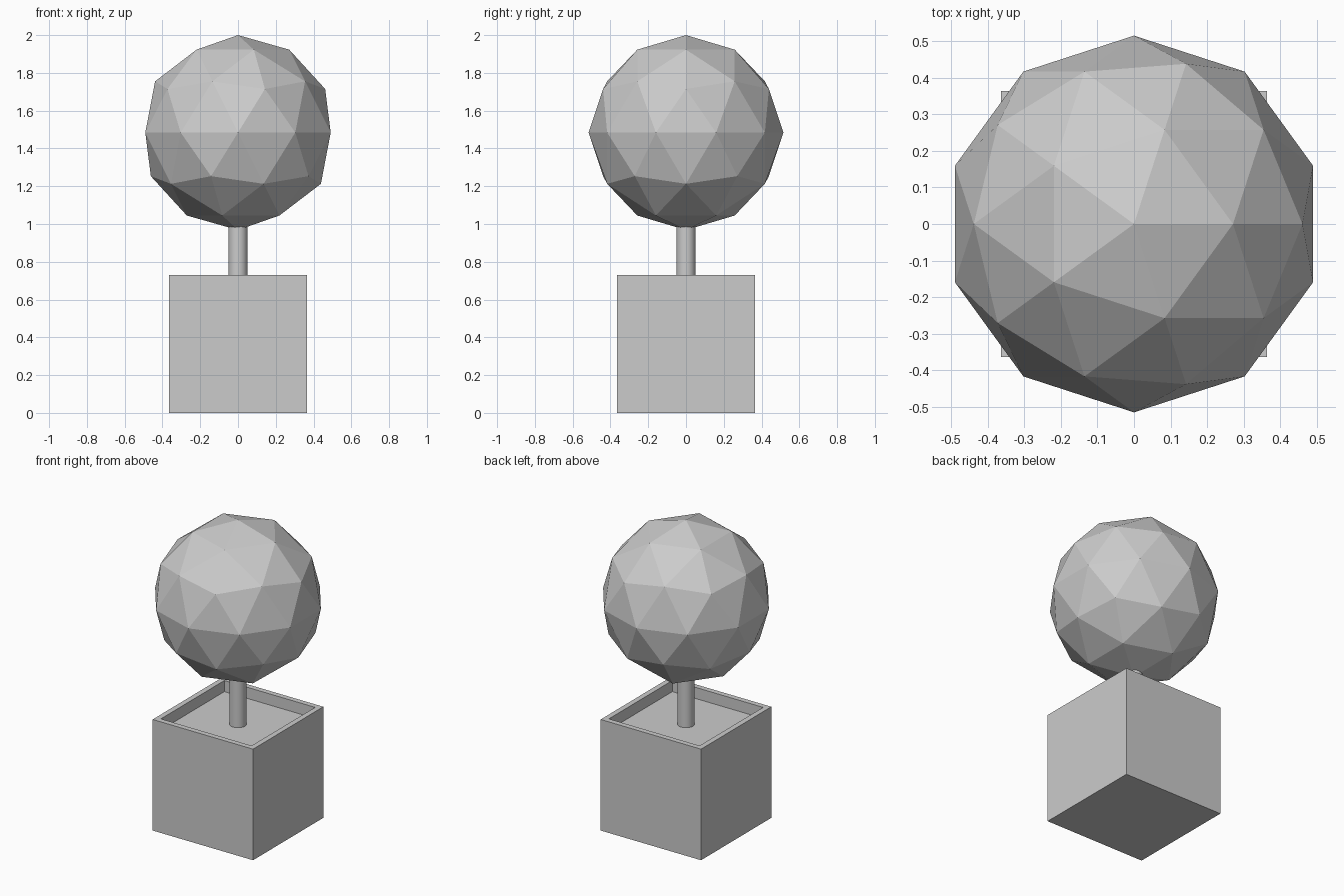
import bpy
import bmesh
from mathutils import Matrix, Vector

cube = bpy.data.objects.get("Cube")
if cube:
    bpy.data.objects.remove(cube, do_unlink=True)

# Shared plain grey
grey = bpy.data.materials.new("plain_grey")
grey.use_nodes = True
grey.diffuse_color = (0.6, 0.6, 0.6, 1)
grey.node_tree.nodes["Principled BSDF"].inputs["Base Color"].default_value = (0.6, 0.6, 0.6, 1)

BOX = 0.73        # planter side length
RIM = 0.05        # planter wall thickness
DEPTH = 0.073     # soil level below the rim
BALL = 0.516      # foliage radius
BALL_Z = 2 - BALL


def add_object(name, bm):
    mesh = bpy.data.meshes.new(name)
    bm.to_mesh(mesh)
    bm.free()
    mesh.materials.append(grey)
    obj = bpy.data.objects.new(name, mesh)
    bpy.context.collection.objects.link(obj)
    return obj


# Planter: cube whose top is inset and pushed down to the soil
bm = bmesh.new()
bmesh.ops.create_cube(bm, size=BOX, matrix=Matrix.Translation((0, 0, BOX / 2)))
bm.normal_update()
top = max(bm.faces, key=lambda f: f.calc_center_median().z)
bmesh.ops.inset_region(bm, faces=[top], thickness=RIM)
soil = bmesh.ops.extrude_discrete_faces(bm, faces=[top])["faces"][0]
bmesh.ops.translate(bm, verts=soil.verts, vec=Vector((0, 0, -DEPTH)))
add_object("planter_box", bm)

# Trunk: from the soil into the foliage
bottom, height = BOX - DEPTH, 0.4
bm = bmesh.new()
bmesh.ops.create_cone(bm, cap_ends=True, segments=32, radius1=0.05, radius2=0.05,
                      depth=height, matrix=Matrix.Translation((0, 0, bottom + height / 2)))
trunk = add_object("trunk", bm)
bpy.ops.object.select_all(action="DESELECT")
trunk.select_set(True)
bpy.context.view_layer.objects.active = trunk
bpy.ops.object.shade_smooth_by_angle()

# Foliage: faceted ball
bm = bmesh.new()
bmesh.ops.create_icosphere(bm, subdivisions=2, radius=BALL,
                           matrix=Matrix.Translation((0, 0, BALL_Z)))
add_object("foliage_ball", bm)
